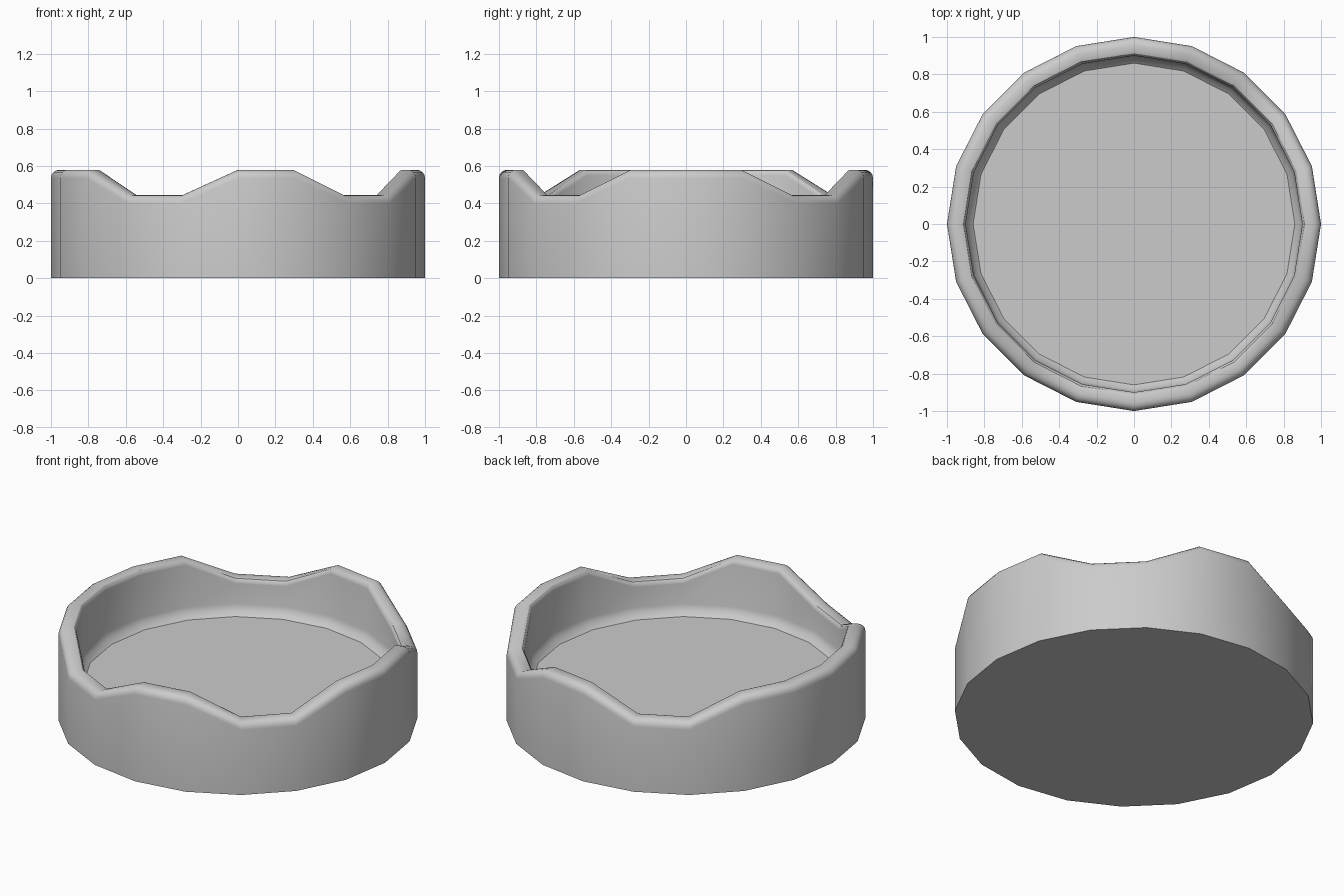
import bpy, bmesh, math

if "Cube" in bpy.data.objects:
    bpy.data.objects.remove(bpy.data.objects["Cube"])

SIDES = 20
HIGH, LOW = 0.58, 0.445
NOTCHES = {2, 3, 6, 7, 13, 14, 17, 18}   # side corners where the rim dips


def arc(cx, cz, rx, rz, start, end, steps):
    """Points of an elliptical arc, angles in degrees."""
    for i in range(steps + 1):
        a = math.radians(start + (end - start) * i / steps)
        yield (cx + rx * math.cos(a), cz + rz * math.sin(a))


def profile(h):
    """Cross-section as (radius, height), from outer base over the rim to the floor."""
    pts = [(1.0, 0.0)]
    pts += arc(0.955, h - 0.045, 0.045, 0.045, 0, 90, 4)    # outer rim rounding
    pts += arc(0.925, h - 0.03, 0.025, 0.03, 90, 180, 3)    # inner rim rounding
    pts += [(0.9, 0.29), (0.888, 0.255), (0.86, 0.23)]      # foot of the inner wall
    return pts


# Dish with wavy rim
bm = bmesh.new()
columns = []
for k in range(SIDES):
    a = 2 * math.pi * k / SIDES
    h = LOW if k in NOTCHES else HIGH
    columns.append([bm.verts.new((r * math.cos(a), r * math.sin(a), z))
                    for r, z in profile(h)])
for k in range(SIDES):
    c, n = columns[k], columns[(k + 1) % SIDES]
    for j in range(len(c) - 1):
        bm.faces.new((c[j], n[j], n[j + 1], c[j + 1]))

# Flat floor and underside
bm.faces.new([c[-1] for c in columns])
bm.faces.new([c[0] for c in reversed(columns)])
bmesh.ops.recalc_face_normals(bm, faces=bm.faces)

mesh = bpy.data.meshes.new("wavy_dish")
bm.to_mesh(mesh)
bm.free()
dish = bpy.data.objects.new("wavy_dish", mesh)
bpy.context.collection.objects.link(dish)
bpy.context.view_layer.objects.active = dish
dish.select_set(True)
bpy.ops.object.shade_smooth_by_angle(angle=math.radians(30))
